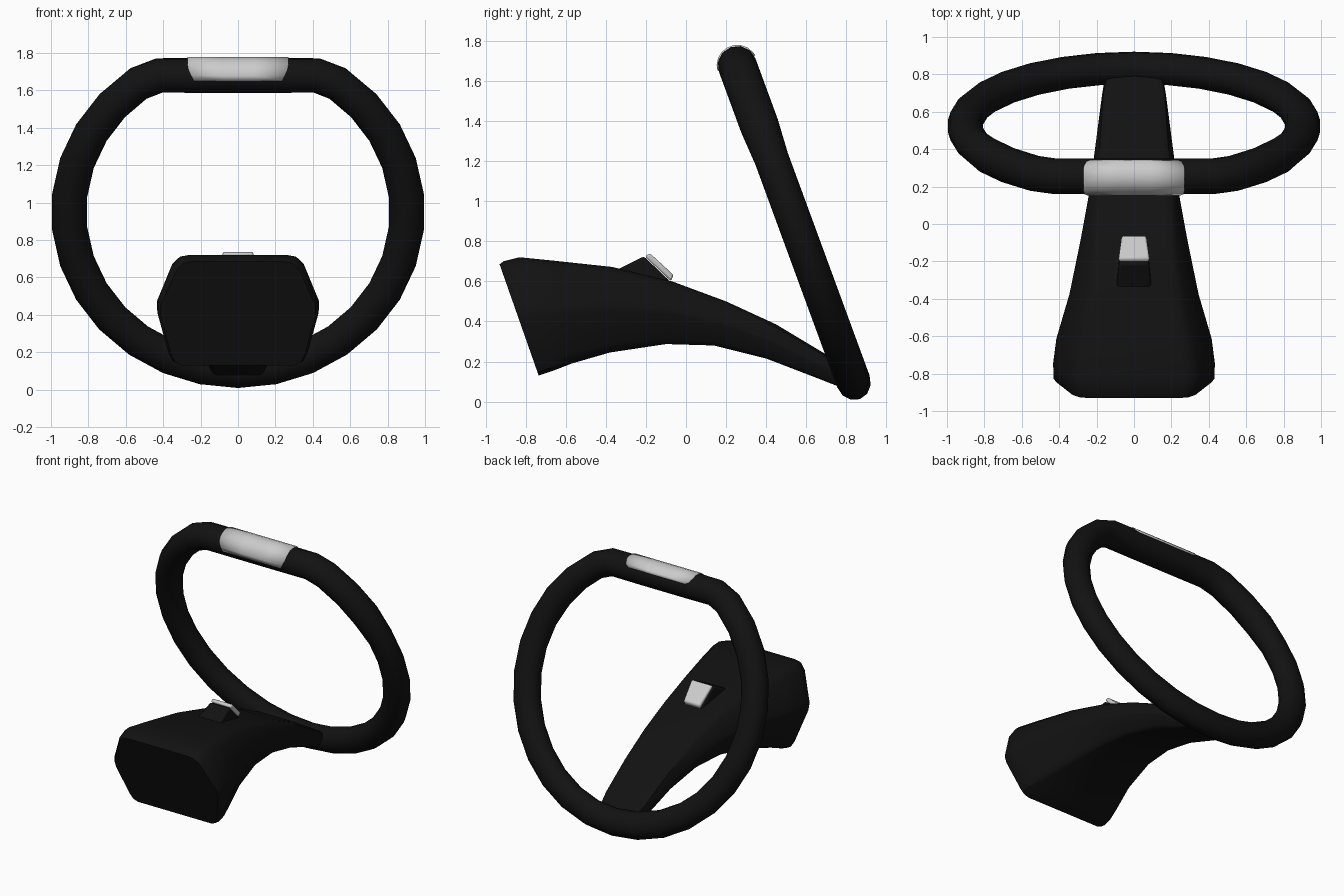
import bpy, bmesh
from math import sin, cos, radians
from mathutils import Vector

if "Cube" in bpy.data.objects:
    bpy.data.objects.remove(bpy.data.objects["Cube"])

def material(name, c):
    m = bpy.data.materials.new(name)
    m.diffuse_color = (c, c, c, 1)
    m.use_nodes = True
    m.node_tree.nodes["Principled BSDF"].inputs["Base Color"].default_value = m.diffuse_color
    return m

BLACK = material("black_plastic", 0.006)
SILVER = material("silver_trim", 0.6)

def loft(name, rings, mat, angle=40, loop=False, wrap=True, caps=False):
    """Skin a list of equal-length point rings."""
    bm = bmesh.new()
    vs = [[bm.verts.new(p) for p in r] for r in rings]
    n, k = len(vs), len(vs[0])
    for i in range(n if loop else n - 1):
        a, b = vs[i], vs[(i + 1) % n]
        for j in range(k if wrap else k - 1):
            bm.faces.new((a[j], a[(j + 1) % k], b[(j + 1) % k], b[j]))
    if caps:
        bm.faces.new(vs[0])
        bm.faces.new(vs[-1])
    bmesh.ops.recalc_face_normals(bm, faces=bm.faces)
    me = bpy.data.meshes.new(name)
    bm.to_mesh(me)
    bm.free()
    ob = bpy.data.objects.new(name, me)
    bpy.context.collection.objects.link(ob)
    me.materials.append(mat)
    bpy.ops.object.select_all(action='DESELECT')
    ob.select_set(True)
    bpy.context.view_layer.objects.active = ob
    bpy.ops.object.shade_smooth_by_angle(angle=radians(angle))
    return ob

# Tilted wheel plane: x across, U up the wheel, N out of its back
C = Vector((0, 0.523, 0.95))
X = Vector((1, 0, 0))
U = Vector((0, -0.345, 0.939)).normalized()
N = Vector((0, U.z, -U.y))
R, FLAT, TUBE = 0.905, 0.778, 0.094

# Wheel rim: round path with a flat top, thicker grips in the upper part
path = [Vector((R * cos(radians(54 - 12 * i)), R * sin(radians(54 - 12 * i))))
        for i in range(25)]
path += [Vector((x, FLAT)) for x in (-0.42, -0.2, 0.2, 0.42)]
rings = []
for i, p in enumerate(path):
    t = ((p - path[i - 1]).normalized()
         + (path[(i + 1) % len(path)] - p).normalized()).normalized()
    out = Vector((-t.y, t.x))
    depth = 0.097 if p.y > 0.3 else 0.086
    ring = []
    for j in range(12):
        a = radians(30 * j)
        q = p + out * TUBE * sin(a)
        ring.append(C + X * q.x + U * q.y + N * depth * cos(a))
    rings.append(ring)
loft("wheel_rim", rings, BLACK, loop=True)

# Silver wrap over the flat top of the rim, narrower at its front and back edges
rings = []
for deg, w in ((8, .23), (18, .255), (40, .27), (60, .27), (80, .27), (100, .27),
               (120, .27), (140, .265), (160, .25), (176, .235)):
    a = radians(deg)
    base = C + U * (FLAT + 0.099 * sin(a)) + N * 0.102 * cos(a)
    rings.append([base + X * w * s for s in (-1, -0.33, 0.33, 1)])
trim = loft("rim_trim", rings, SILVER, wrap=False)
sol = trim.modifiers.new("thickness", 'SOLIDIFY')
sol.thickness = 0.015
sol.offset = -1

# Column cover: top y,z / bottom y,z / half widths at top, middle, bottom
stations = [
    (-.93, .685, -.735, .13, .29, .415, .335),
    (-.91, .70, -.715, .137, .30, .43, .35),
    (-.83, .72, -.66, .155, .31, .432, .35),
    (-.66, .703, -.57, .19, .285, .415, .33),
    (-.37, .672, -.38, .245, .235, .345, .27),
    (-.07, .60, -.10, .287, .20, .285, .21),
    (.20, .50, .14, .28, .18, .238, .18),
    (.45, .385, .40, .215, .16, .205, .155),
    (.70, .235, .66, .115, .145, .172, .14),
    (.84, .15, .80, .06, .12, .15, .12)]
rings = []
for yt, zt, yb, zb, wt, wm, wb in stations:
    half = [(wt * .85, 1), (wt, .985), (wt * 1.13, .92), (wm, .57), (wm, .48),
            (wb * 1.06, .10), (wb, .03), (wb * .9, 0)]
    pts = half + [(-x, t) for x, t in reversed(half)]
    rings.append([(x, yb + (yt - yb) * t, zb + (zt - zb) * t) for x, t in pts])
loft("column_cover", rings, BLACK, angle=35, caps=True)

def wedge(name, profile, mat, bevel):
    """Prism across x from (y, z, half width) points."""
    ob = loft(name, [[(s * w, y, z) for y, z, w in profile] for s in (-1, 1)],
              mat, angle=30, caps=True)
    b = ob.modifiers.new("bevel", 'BEVEL')
    b.width = bevel
    b.segments = 2

# Raised switch base and silver button on its sloping back
wedge("switch_base", [(-.36, .65, .095), (-.21, .725, .08), (-.08, .60, .07),
                      (-.2, .54, .09)], BLACK, 0.012)
wedge("switch_button", [(-.205, .725, .083), (-.18, .74, .083), (-.062, .632, .066),
                        (-.075, .60, .066)], SILVER, 0.01)
